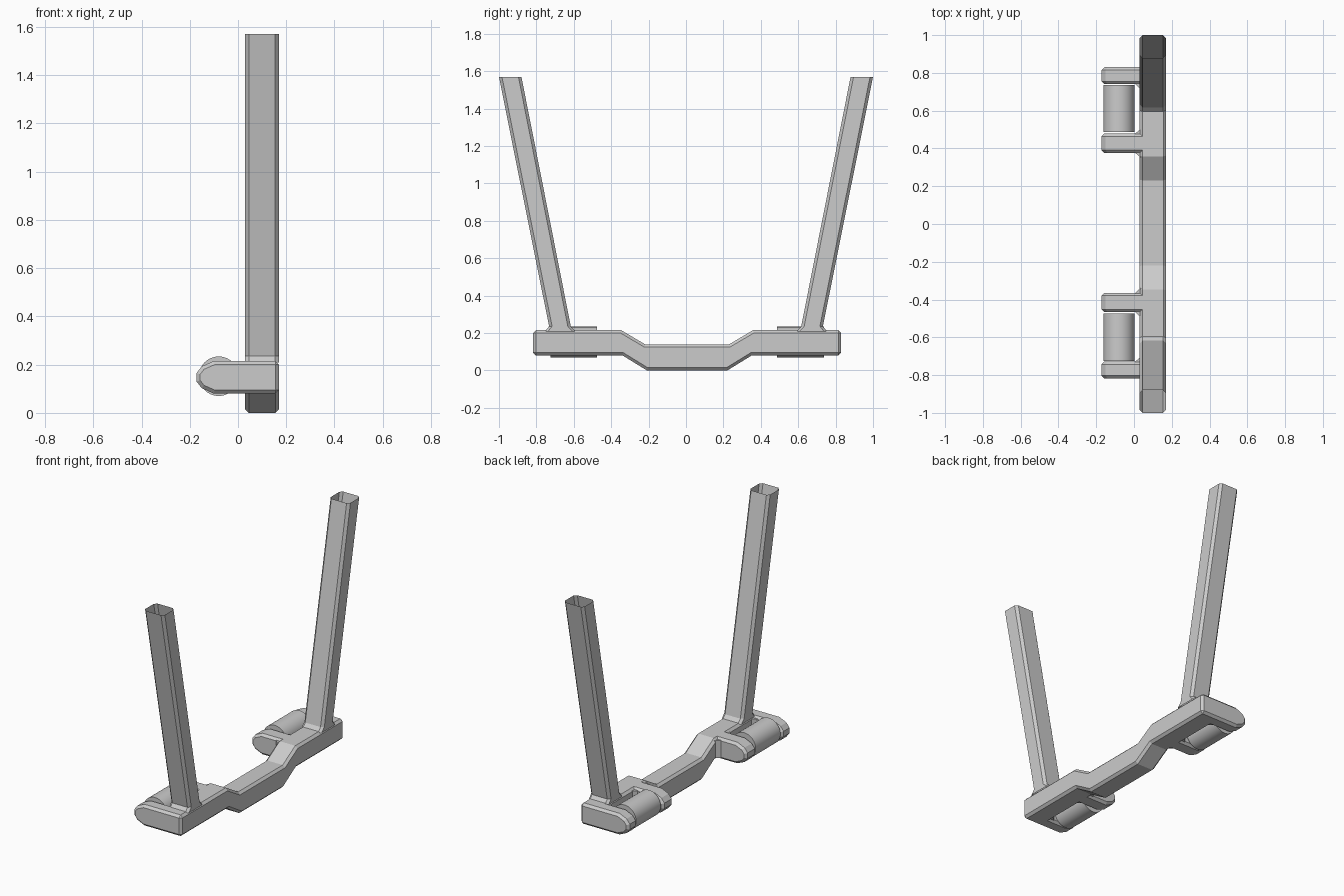
import bpy, bmesh, math
from mathutils import Vector

if "Cube" in bpy.data.objects:
    bpy.data.objects.remove(bpy.data.objects["Cube"])

MID = 0.006  # mirror plane of the base


def finish(name, bm):
    bmesh.ops.recalc_face_normals(bm, faces=bm.faces)
    mesh = bpy.data.meshes.new(name)
    bm.to_mesh(mesh)
    bm.free()
    ob = bpy.data.objects.new(name, mesh)
    bpy.context.collection.objects.link(ob)
    return ob


def prism(name, pts, offset, bevel=0, limit=60):
    """Extrude a planar profile by offset and chamfer its sharp edges."""
    bm = bmesh.new()
    face = bm.faces.new([bm.verts.new(p) for p in pts])
    ext = bmesh.ops.extrude_face_region(bm, geom=[face])
    verts = [v for v in ext["geom"] if isinstance(v, bmesh.types.BMVert)]
    bmesh.ops.translate(bm, verts=verts, vec=Vector(offset))
    if face.is_valid and len(face.edges[0].link_faces) < 2:
        bm.faces.new([v for v in face.verts])
    ob = finish(name, bm)
    if bevel:
        mod = ob.modifiers.new("chamfer", "BEVEL")
        mod.width = bevel
        mod.segments = 1
        mod.limit_method = "ANGLE"
        mod.angle_limit = math.radians(limit)
    return ob


# cross beam with dropped middle
half = [(0.825 - 0.001, 0.08), (0.345, 0.08), (0.215, 0.0)]
top = [(0.225, 0.14), (0.352, 0.215), (0.824, 0.215)]
right = half + top
outline = half + [(-y, z) for y, z in half[::-1]] + [(-y, z) for y, z in top[::-1]] + top
prism("cross_beam", [(0.03, y + MID, z) for y, z in outline], (0.14, 0, 0), 0.015)

arm_side = [(0.165, 0.08), (0.165, 0.215), (-0.10, 0.215), (-0.15, 0.193), (-0.172, 0.165),
            (-0.172, 0.13), (-0.15, 0.102), (-0.10, 0.08)]

for side, label in ((1, "right"), (-1, "left")):
    # roller arms with chamfered rims
    for part, y0, y1 in (("inner_arm", 0.37, 0.473), ("outer_arm", 0.734, 0.824)):
        prism(f"{part}_{label}", [(x, MID + side * y0, z) for x, z in arm_side],
              (0, side * (y1 - y0), 0), 0.015)

    # flared web joining arms to beam
    for part, y0, y1, f0, f1 in (("inner_web", 0.372, 0.471, 0.027, 0.027),
                                 ("outer_web", 0.736, 0.80, 0.027, 0.0)):
        web = [(0.005, y0), (0.035, y0 - f0), (0.06, y0 - f0),
               (0.06, y1 + f1), (0.035, y1 + f1), (0.005, y1)]
        prism(f"{part}_{label}", [(x, MID + side * y, 0.092) for x, y in web], (0, 0, 0.111))

    # roller
    bpy.ops.mesh.primitive_cylinder_add(vertices=32, radius=0.082, depth=0.25,
                                        location=(-0.08, MID + side * 0.606, 0.152),
                                        rotation=(math.pi / 2, 0, 0))
    bpy.context.object.name = f"roller_{label}"
    bpy.ops.object.shade_smooth_by_angle(angle=math.radians(30))

    # leaning hollow post, open at the top, flared at the foot
    bm = bmesh.new()
    rings = []
    for z, cy, hy in ((0.208, 0.672, 0.083), (0.236, 0.674, 0.058), (1.57, 0.94, 0.06)):
        c, hx = 0.016, 0.07
        sect = [(hx, hy - c), (hx - c, hy), (c - hx, hy), (-hx, hy - c),
                (-hx, c - hy), (c - hx, -hy), (hx - c, -hy), (hx, c - hy)]
        rings.append([bm.verts.new((0.10 + x, side * (cy + y), z)) for x, y in sect])
    for a, b in zip(rings, rings[1:]):
        for i in range(8):
            j = (i + 1) % 8
            bm.faces.new((a[i], a[j], b[j], b[i]))
    post = finish(f"post_{label}", bm)
    # outward normals on the open tube
    centre = Vector((0.10, side * 0.80, 0.9))
    f = post.data.polygons[8]
    if f.normal.x * (f.center.x - centre.x) + f.normal.y * (f.center.y - centre.y) < 0:
        post.data.flip_normals()
